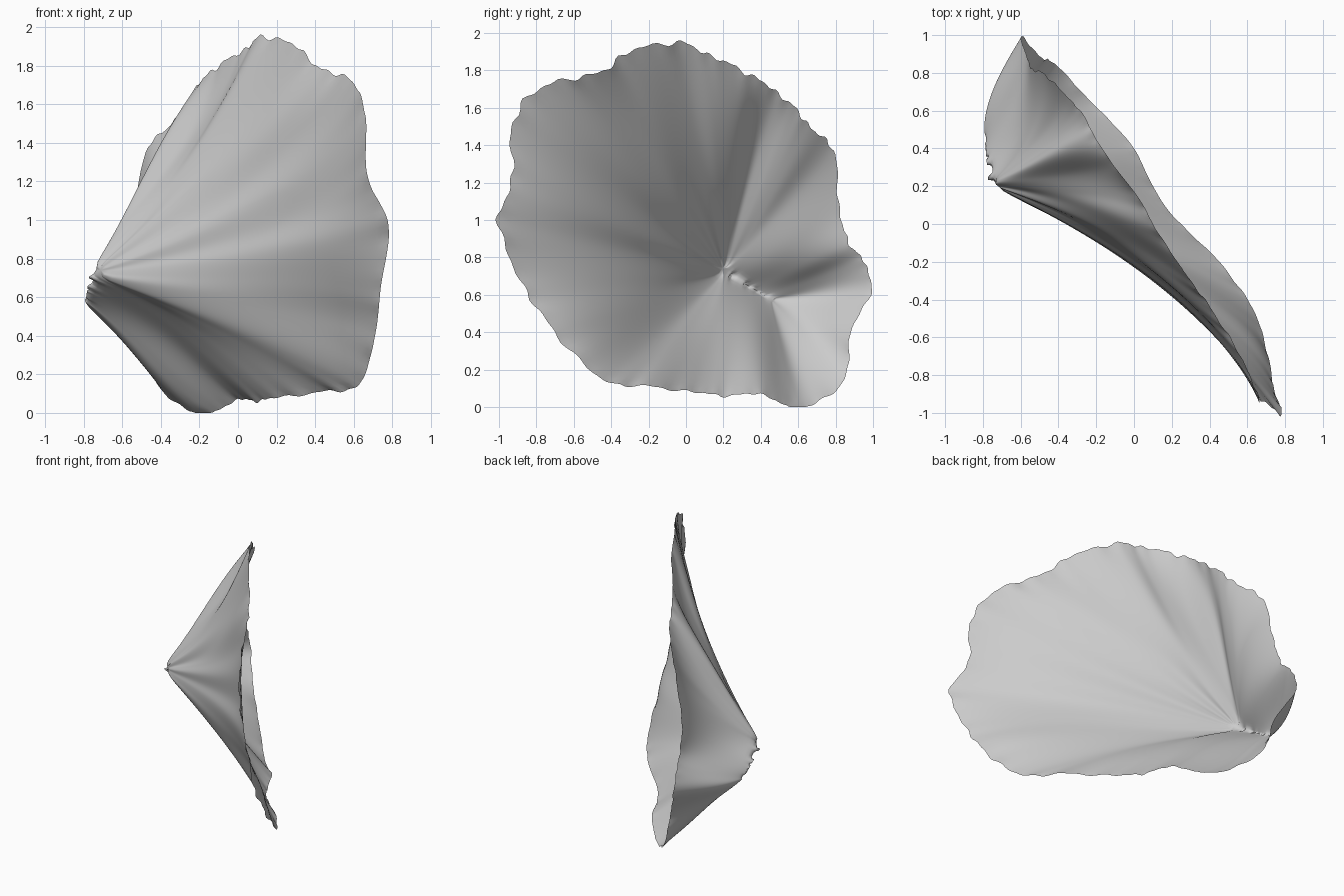
import bpy
import bmesh
from math import sin, tau
from mathutils import Vector

cube = bpy.data.objects.get("Cube")
if cube:
    bpy.data.objects.remove(cube)

RINGS = 32
STEPS = 10
# Short crease that all the ribs spring from
CREASE_TOP = Vector((-0.77, 0.21, 0.72))
CREASE_END = Vector((-0.79, 0.45, 0.58))

# Guide ribs from the crease to the rim: rim y, rim z, then depth x at 1/3, 2/3 and the rim
RIBS = [
    (-.05, 1.95, -.37, -.1, .13), (.13, 1.88, -.44, -.16, .03),
    (.3, 1.8, -.51, -.25, -.1), (.45, 1.71, -.58, -.41, -.2),
    (.58, 1.6, -.57, -.4, -.27), (.68, 1.48, -.58, -.43, -.36),
    (.79, 1.37, -.59, -.49, -.47), (.82, 1.06, -.62, -.55, -.54),
    (.87, .88, -.68, -.6, -.56), (.95, .78, -.74, -.67, -.59),
    (.99, .62, -.775, -.7, -.59), (.88, .4, -.74, -.63, -.49),
    (.85, .15, -.66, -.53, -.42), (.67, .01, -.6, -.44, -.25),
    (.55, 0, -.54, -.34, -.13), (.4, .07, -.45, -.22, 0),
    (.22, .06, -.38, -.13, .09), (.05, .08, -.34, -.05, .2),
    (-.2, .11, -.29, .1, .45), (-.45, .15, -.22, .26, .63),
    (-.7, .4, -.15, .4, .71), (-.87, .65, -.09, .43, .74),
    (-1, .97, -.05, .43, .78), (-.93, 1.23, -.06, .4, .67),
    (-.92, 1.55, -.08, .38, .66), (-.73, 1.73, -.13, .29, .58),
    (-.48, 1.78, -.23, .11, .43), (-.3, 1.9, -.31, .04, .3),
]


def spline(a, b, c, d, t):
    """Catmull-Rom value between b and c."""
    return b + t * (c - a + t * (2 * a - 5 * b + 4 * c - d + t * (3 * (b - c) + d - a))) / 2


def depth(x0, x1, x2, x3, t):
    """Cubic through the four depths of a rib."""
    u = 3 * t
    return (-x0 * (u - 1) * (u - 2) * (u - 3) / 6 + x1 * u * (u - 2) * (u - 3) / 2
            - x2 * u * (u - 1) * (u - 3) / 2 + x3 * u * (u - 1) * (u - 2) / 6)


def rib_foot(y, z):
    """Point on the crease where the rib to this rim point begins."""
    along = (CREASE_END - CREASE_TOP).yz.normalized()
    k = (along.dot(Vector((y, z)) - CREASE_TOP.yz) - 0.2) / 0.5
    k = min(1, max(0, k))
    return CREASE_TOP.lerp(CREASE_END, k * k * (3 - 2 * k))


# Smooth set of ribs all the way round
ribs = []
count = len(RIBS)
for i in range(count):
    near = [RIBS[(i + k) % count] for k in (-1, 0, 1, 2)]
    for s in range(STEPS):
        ribs.append([spline(*values, s / STEPS) for values in zip(*near)])

# Curved sheet with a finely ruffled rim
bm = bmesh.new()
columns = []
for i, (y, z, x1, x2, x3) in enumerate(ribs):
    turn = tau * i / len(ribs)
    ruffle = 0.007 * sin(37 * turn) + 0.006 * sin(61 * turn + 1) + 0.004 * sin(23 * turn)
    foot = rib_foot(y, z)
    column = []
    for r in range(RINGS + 1):
        t = r / RINGS
        reach = t * (1 + ruffle * t ** 8)
        column.append(bm.verts.new((depth(foot.x, x1, x2, x3, t),
                                    foot.y + (y - foot.y) * reach,
                                    max(0, foot.z + (z - foot.z) * reach))))
    columns.append(column)

for i, a in enumerate(columns):
    b = columns[(i + 1) % len(columns)]
    for r in range(RINGS):
        bm.faces.new((a[r], a[r + 1], b[r + 1], b[r]))

# Close the crease and soften the creases between ribs away from the rim
bmesh.ops.remove_doubles(bm, verts=[c[0] for c in columns], dist=0.004)
inner = [v for v in bm.verts if not v.is_boundary]
for _ in range(6):
    bmesh.ops.smooth_vert(bm, verts=inner, factor=0.5,
                          use_axis_x=True, use_axis_y=True, use_axis_z=True)
for face in bm.faces:
    face.smooth = True

mesh = bpy.data.meshes.new("curved_sheet")
bm.to_mesh(mesh)
bm.free()
sheet = bpy.data.objects.new("curved_sheet", mesh)
bpy.context.collection.objects.link(sheet)

# Plain grey finish
grey = bpy.data.materials.new("light_grey")
grey.use_nodes = True
colour = (0.6, 0.6, 0.6, 1)
grey.diffuse_color = colour
grey.node_tree.nodes["Principled BSDF"].inputs["Base Color"].default_value = colour
mesh.materials.append(grey)
